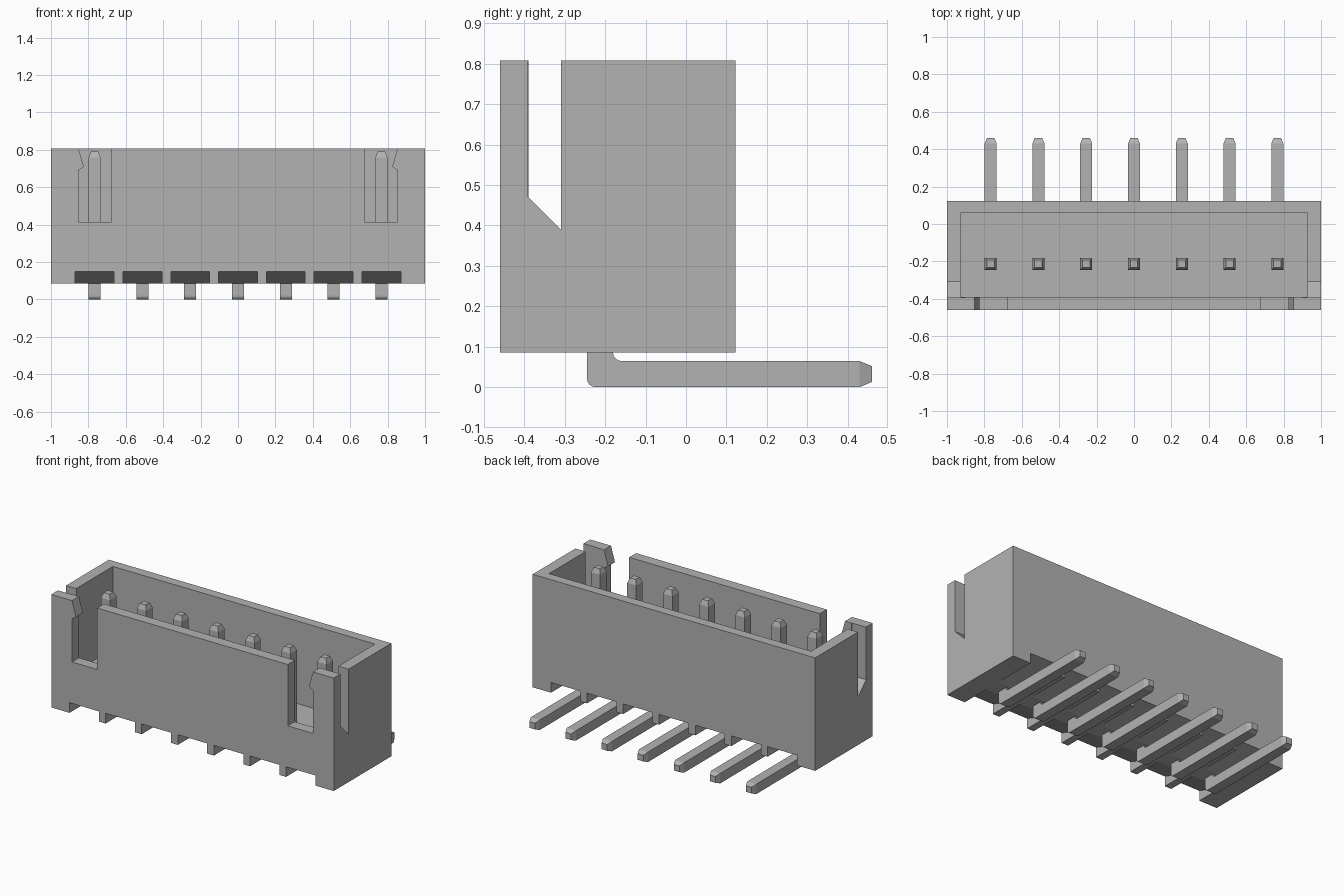
import bpy, bmesh, math
from mathutils import Vector

cube = bpy.data.objects.get("Cube")
if cube:
    bpy.data.objects.remove(cube, do_unlink=True)

grey = bpy.data.materials.new("plain grey")
grey.use_nodes = True
COLOUR = (0.45, 0.45, 0.45, 1)
grey.diffuse_color = COLOUR
grey.node_tree.nodes["Principled BSDF"].inputs["Base Color"].default_value = COLOUR


def prism(name, axis, outline, lo, hi):
    """Extrude a 2D outline along x (outline in y, z) or y (outline in x, z)."""
    bm = bmesh.new()
    place = (lambda a, b: (lo, a, b)) if axis == "x" else (lambda a, b: (a, lo, b))
    face = bm.faces.new([bm.verts.new(place(a, b)) for a, b in outline])
    grown = bmesh.ops.extrude_face_region(bm, geom=[face])["geom"]
    step = Vector((hi - lo, 0, 0)) if axis == "x" else Vector((0, hi - lo, 0))
    bmesh.ops.translate(bm, vec=step, verts=[v for v in grown if isinstance(v, bmesh.types.BMVert)])
    bmesh.ops.recalc_face_normals(bm, faces=bm.faces[:])
    mesh = bpy.data.meshes.new(name)
    bm.to_mesh(mesh)
    bm.free()
    mesh.materials.append(grey)
    obj = bpy.data.objects.new(name, mesh)
    bpy.context.collection.objects.link(obj)
    return obj


def rect(a0, a1, b0, b1):
    return [(a0, b0), (a1, b0), (a1, b1), (a0, b1)]


BASE, TOP = 0.085, 0.808
FRONT, BACK = -0.46, 0.122
FLOOR, OVER = 0.28, 0.9
PIN_Y, PITCH, HALF = -0.213, 0.2555, 0.032
columns = [PITCH * i for i in range(-3, 4)]

# Open-topped housing and its cutters
housing = prism("housing", "x", rect(FRONT, BACK, BASE, TOP), -1, 1)
cutters = [prism("cavity_cutter", "x", rect(-0.39, 0.06, FLOOR, OVER), -0.928, 0.928)]
for side in (-1, 1):
    # Latch slots in the front wall, with an overhanging nub
    slot = [(0.675, 0.415), (0.853, 0.415), (0.853, 0.69), (0.825, 0.71),
            (0.853, TOP), (0.853, OVER), (0.675, OVER)]
    cutters.append(prism("latch_cutter", "y", [(side * x, z) for x, z in slot], -0.6, -0.35))
    # Slots in the end walls, with a sloping foot
    ends = sorted((side * 0.9, side * 1.1))
    slit = [(-0.392, 0.472), (-0.31, 0.39), (-0.31, OVER), (-0.392, OVER)]
    cutters.append(prism("end_slot_cutter", "x", slit, *ends))

# Sloping relief notches under the front and back edges
for x in columns:
    for edge, inner in ((FRONT, -0.27), (BACK, -0.16)):
        out = math.copysign(0.05, edge - inner)
        rise = 0.065 * (1 + 0.05 / abs(edge - inner))
        wedge = [(inner, BASE), (edge + out, BASE + rise),
                 (edge + out, 0), (inner, 0)]
        cutters.append(prism("notch_cutter", "x", wedge, x - 0.104, x + 0.104))

for cutter in cutters:
    cut = housing.modifiers.new("cut", "BOOLEAN")
    cut.operation, cut.solver, cut.object = "DIFFERENCE", "EXACT", cutter
graph = bpy.context.evaluated_depsgraph_get()
carved = bpy.data.meshes.new_from_object(housing.evaluated_get(graph))
housing.modifiers.clear()
housing.data = carved
for cutter in cutters:
    bpy.data.objects.remove(cutter, do_unlink=True)


def arc(cy, cz, r, start, end):
    steps = 4
    angles = [math.radians(start + (end - start) * i / steps) for i in range(steps + 1)]
    return [(cy + r * math.cos(a), cz + r * math.sin(a)) for a in angles]


# Right-angle pins, bent back under the housing
TIP = 0.03
near, far = PIN_Y - HALF, PIN_Y + HALF
bent = ([(near, 0.79 - TIP)] + arc(near + 0.02, 0.02, 0.02, 180, 270)
        + [(0.46 - TIP, 0), (0.46 - TIP, 2 * HALF)]
        + arc(far + 0.022, 2 * HALF + 0.022, 0.022, 270, 180) + [(far, 0.79 - TIP)])
for number, x in enumerate(columns, 1):
    pin = prism(f"pin_{number}", "x", bent, x - HALF, x + HALF)
    bm = bmesh.new()
    bm.from_mesh(pin.data)
    # Draw out and narrow the two ends
    tips = [f for f in bm.faces if f.normal.z > 0.9 and f.calc_center_median().z > 0.5
            or f.normal.y > 0.9 and f.calc_center_median().y > 0.4]
    for face in bmesh.ops.extrude_discrete_faces(bm, faces=tips)["faces"]:
        bm.normal_update()
        centre, push = face.calc_center_median(), face.normal * TIP
        for v in face.verts:
            v.co = centre + (v.co - centre) * 0.62 + push
    bmesh.ops.recalc_face_normals(bm, faces=bm.faces[:])
    bm.to_mesh(pin.data)
    bm.free()
